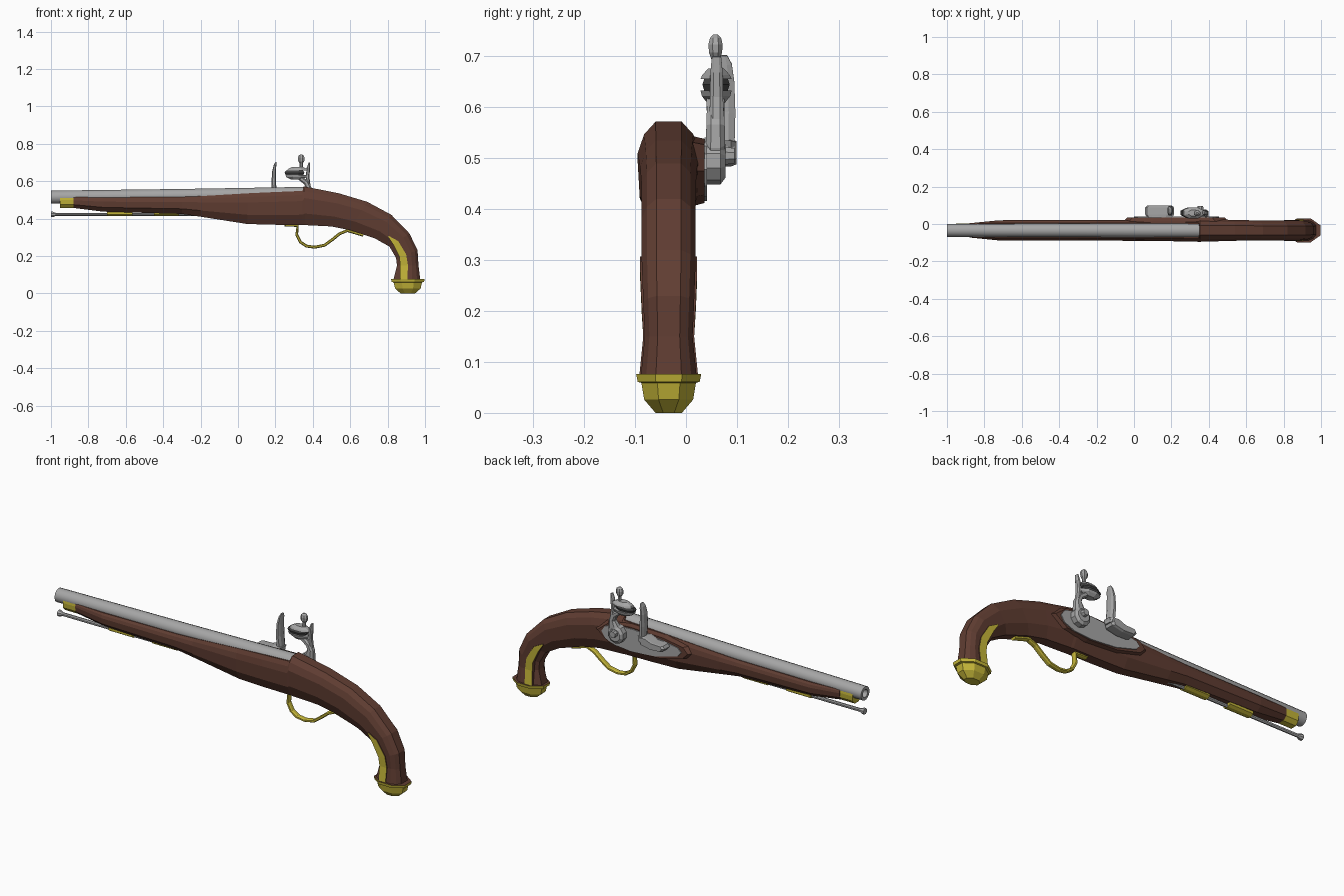
import bpy, bmesh, math
from mathutils import Vector

cube = bpy.data.objects.get("Cube")
if cube:
    bpy.data.objects.remove(cube, do_unlink=True)

YC = -0.034  # centre plane of barrel and stock
X, Y, Z = Vector((1, 0, 0)), Vector((0, 1, 0)), Vector((0, 0, 1))


def material(name, rgb):
    m = bpy.data.materials.new(name)
    m.use_nodes = True
    m.diffuse_color = (*rgb, 1)
    b = m.node_tree.nodes["Principled BSDF"]
    b.inputs["Base Color"].default_value = (*rgb, 1)
    b.inputs["Roughness"].default_value = 0.6
    return m


WOOD = material("walnut brown", (0.118, 0.047, 0.032))
BRASS = material("brass yellow", (0.55, 0.46, 0.04))
STEEL = material("steel grey", (0.38, 0.38, 0.38))
FLINT = material("flint dark grey", (0.06, 0.06, 0.06))


def loft(name, rings, mat, smooth=False):
    """Skin a list of equal-length rings and cap both ends."""
    bm = bmesh.new()
    vs = [[bm.verts.new(p) for p in r] for r in rings]
    n = len(vs[0])
    for a, b in zip(vs, vs[1:]):
        for i in range(n):
            j = (i + 1) % n
            bm.faces.new((a[i], a[j], b[j], b[i]))
    bm.faces.new(vs[0])
    bm.faces.new(vs[-1])
    bmesh.ops.recalc_face_normals(bm, faces=bm.faces)
    me = bpy.data.meshes.new(name)
    bm.to_mesh(me)
    bm.free()
    me.materials.append(mat)
    ob = bpy.data.objects.new(name, me)
    bpy.context.collection.objects.link(ob)
    if smooth:
        bpy.ops.object.select_all(action='DESELECT')
        ob.select_set(True)
        bpy.context.view_layer.objects.active = ob
        bpy.ops.object.shade_smooth_by_angle(angle=math.radians(35))
    return ob


def recolour(ob, mat, rule):
    """Give a second material to the faces whose normal meets the rule."""
    ob.data.materials.append(mat)
    for f in ob.data.polygons:
        if rule(f.normal):
            f.material_index = 1


def oval(c, u, v, n=8):
    ang = [2 * math.pi * (i + 0.5) / n for i in range(n)]
    return [Vector(c) + u * math.cos(a) + v * math.sin(a) for a in ang]


def rod(name, rows, mat, n=8, flat=1, smooth=True):
    """Round bar along x from rows of (x, z, radius)."""
    return loft(name, [oval((x, YC, z), Y * r, Z * r * flat, n) for x, z, r in rows],
                mat, smooth=smooth)


def turned(name, x, y, rows, mat):
    """Upright turned part from rows of (z, x radius, y radius)."""
    return loft(name, [oval((x, y, z), X * rx, Y * ry) for z, rx, ry in rows], mat)


def plate(name, outline, levels, mat):
    """Side outline (x, z) carried through levels of (y, scale)."""
    cx = sum(p[0] for p in outline) / len(outline)
    cz = sum(p[1] for p in outline) / len(outline)
    return loft(name, [[(cx + (x - cx) * s, y, cz + (z - cz) * s) for x, z in outline]
                       for y, s in levels], mat)


def sweep(name, path, y, mat):
    """Bevelled strip along a side path of (x, z, half thickness, half width)."""
    rings = []
    for i, (x, z, t, w) in enumerate(path):
        a, b = path[max(i - 1, 0)], path[min(i + 1, len(path) - 1)]
        n = Vector((a[1] - b[1], 0, b[0] - a[0])).normalized() * t
        p = Vector((x, y, z))
        rings.append([p + n * 0.5 - Y * w, p + n - Y * w * 0.5, p + n + Y * w * 0.5,
                      p + n * 0.5 + Y * w, p - n * 0.5 + Y * w, p - n + Y * w * 0.5,
                      p - n - Y * w * 0.5, p - n * 0.5 - Y * w])
    return loft(name, rings, mat)


# Stock stations: top x, top z, bottom x, bottom z, half width, top width fraction
stock = [
    (-.88, .515, -.88, .457, .038, .88), (-.72, .513, -.72, .437, .054, .75),
    (-.30, .516, -.30, .425, .055, .72), (-.20, .520, -.20, .410, .055, .72),
    (.05, .535, .05, .371, .056, .72), (.20, .542, .20, .367, .058, .72),
    (.345, .548, .345, .366, .061, .70), (.352, .572, .36, .365, .061, .42),
    (.54, .535, .50, .358, .056, .45), (.69, .49, .60, .338, .053, .46),
    (.82, .42, .73, .295, .053, .46), (.917, .32, .81, .25, .053, .46),
    (.96, .23, .845, .19, .050, .46), (.965, .15, .85, .15, .047, .46),
    (.975, .07, .83, .07, .055, .46)]


def along(s, t, y):
    """Point at fraction t from the bottom to the top of a station."""
    return (s[2] + (s[0] - s[2]) * t, y, s[3] + (s[1] - s[3]) * t)


def section(s):
    hw, top = s[4:]
    steps = [(0, .45), (.3, .93), (.7, 1), (.88, top + (1 - top) * .64), (1, top)]
    return ([along(s, t, YC + hw * w) for t, w in steps]
            + [along(s, t, YC - hw * w) for t, w in reversed(steps)])


loft("stock", [section(s) for s in stock], WOOD)
loft("stock_nose_cap", [section((x, .518, x, .456, .036, .9)) for x in (-.952, -.878)], BRASS)

# Straps inlaid on both sides of the grip: brass faces with wooden edges
tip = tuple((a + b) / 2 for a, b in zip(stock[10], stock[11]))
spans = [(tip, .32, .36), (stock[11], .18, .43), (stock[12], .15, .47),
         (stock[13], .15, .51), (stock[14], .24, .52)]
for side, label in ((1, "left"), (-1, "right")):
    rings = []
    for s, lo, hi in spans:
        out, inner = YC + side * (s[4] + .003), YC + side * (s[4] - .025)
        rings.append([along(s, lo, out), along(s, hi, out),
                      along(s, hi, inner), along(s, lo, inner)])
    strap = loft(label + "_grip_strap", rings, BRASS)
    recolour(strap, WOOD, lambda n: abs(n.y) < 0.7)

# Butt cap with a flange, wooden on its upper face
cap = turned("butt_cap", .908, YC,
             [(.076, .097, .069), (.061, .094, .066), (.059, .082, .058),
              (.026, .074, .052), (0, .042, .028)], BRASS)
recolour(cap, WOOD, lambda n: n.z > 0.9)

# Barrel with an open bore
rod("barrel", [(-.85, .517, .018), (-1, .515, .020), (-1, .515, .035),
               (-.3, .522, .037), (.352, .530, .040)], STEEL, n=16)

# Ramrod and its two pipes
rod("ramrod", [(-1, .422, .016), (-.99, .422, .016), (-.975, .422, .009),
               (-.15, .422, .009)], STEEL)
for i, x in enumerate((-.70, -.45)):
    rod("ramrod_pipe_%d" % (i + 1), [(x, .428, .025), (x + .135, .428, .025)],
        BRASS, flat=.64, smooth=False)

# Trigger guard
guard = [(.25, .366), (.318, .362), (.314, .313), (.334, .274), (.366, .253),
         (.409, .247), (.462, .257), (.505, .288), (.543, .319), (.585, .336), (.67, .311)]
sweep("trigger_guard", [(x, z, .008, .014) for x, z in guard], YC, BRASS)

# Raised wooden panel and lock plate
panel = [(-.05, .485), (-.02, .455), (.12, .418), (.30, .408), (.43, .425), (.50, .475),
         (.43, .53), (.30, .542), (.10, .535), (-.02, .515)]
plate("lock_panel", panel, [(-.01, 1.06), (.015, 1.02), (.036, .94)], WOOD)
lock = [(0, .485), (.02, .462), (.14, .428), (.28, .416), (.38, .424), (.435, .447),
        (.455, .478), (.435, .508), (.38, .527), (.28, .533), (.12, .522), (.02, .505)]
plate("lock_plate", lock, [(.03, 1), (.041, 1)], STEEL)

# Frizzen foot and upright frizzen
plate("frizzen_foot", [(.06, .505), (.075, .487), (.14, .484), (.20, .497), (.215, .535),
                       (.175, .538), (.13, .52), (.07, .518)],
      [(.035, .85), (.05, 1), (.088, 1), (.099, .85)], STEEL)
sweep("frizzen", [(.198, .51, .014, .024), (.191, .59, .012, .026),
                  (.192, .65, .010, .024), (.198, .685, .007, .019),
                  (.203, .702, .003, .010)], .071, STEEL)

# Cock: round base, curved neck, comb, jaws, flint and screw
plate("cock_base", [(p.x, p.z) for p in oval((.355, 0, .495), X * .046, Z * .046, 10)],
      [(.036, 1), (.068, 1), (.078, .7)], STEEL)
plate("cock_screw", [(p.x, p.z) for p in oval((.355, 0, .505), X * .02, Z * .02)],
      [(.07, 1), (.095, .8)], STEEL)
sweep("cock_neck", [(.35, .49, .036, .019), (.370, .53, .028, .019), (.377, .565, .016, .018),
                    (.365, .592, .014, .017), (.33, .618, .012, .018)], .058, STEEL)
sweep("cock_comb", [(.378, .565, .011, .014), (.372, .62, .010, .013),
                    (.376, .67, .009, .012), (.382, .70, .004, .009)], .06, STEEL)
turned("lower_jaw", .312, .059, [(.608, .030, .018), (.622, .058, .030), (.633, .063, .033)], STEEL)
turned("flint", .302, .059, [(.633, .050, .025), (.645, .058, .029), (.656, .050, .025)], FLINT)
turned("upper_jaw", .318, .059, [(.656, .060, .033), (.664, .056, .029), (.676, .030, .017)], STEEL)
turned("jaw_screw", .338, .058, [(.62, .009, .009), (.695, .009, .009), (.708, .018, .014),
                                 (.724, .020, .015), (.736, .015, .012), (.743, .006, .005)], STEEL)
